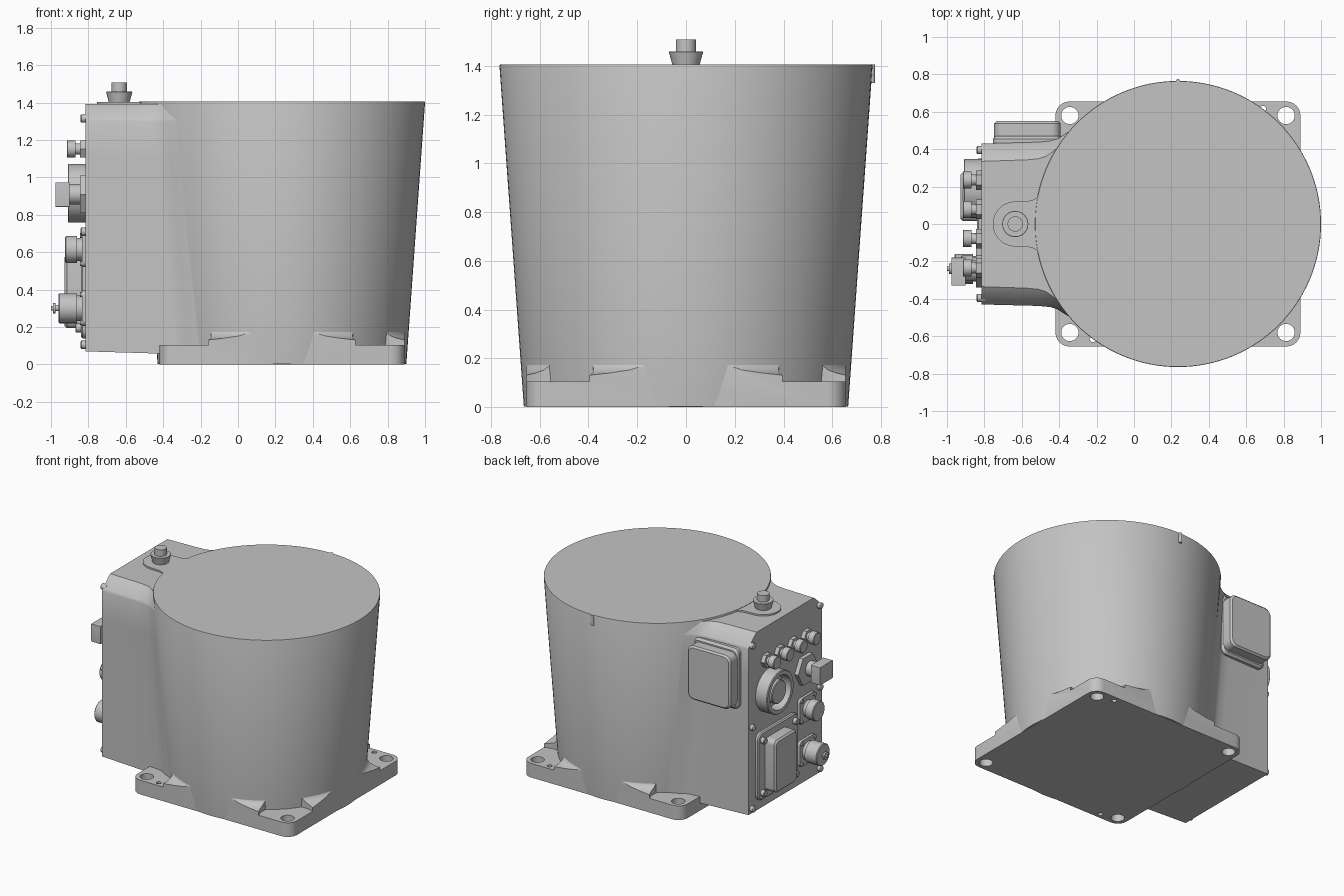
import bpy, bmesh
from math import sin, cos, pi, sqrt, radians

if "Cube" in bpy.data.objects:
    bpy.data.objects.remove(bpy.data.objects["Cube"], do_unlink=True)

grey = bpy.data.materials.new("cast_grey")
grey.use_nodes = True
grey.diffuse_color = (0.55, 0.55, 0.55, 1)
grey.node_tree.nodes["Principled BSDF"].inputs["Base Color"].default_value = (0.55, 0.55, 0.55, 1)

CX = 0.235            # axis of the drum
TOP = 1.405
PANEL = -0.815        # connector panel plane


def loft(name, rings):
    """Skin a stack of equal-length rings and cap both ends."""
    bm = bmesh.new()
    rows = [[bm.verts.new(p) for p in ring] for ring in rings]
    n = len(rows[0])
    for low, high in zip(rows, rows[1:]):
        for i in range(n):
            j = (i + 1) % n
            bm.faces.new((low[i], low[j], high[j], high[i]))
    bm.faces.new(rows[0])
    bm.faces.new(rows[-1])
    bmesh.ops.recalc_face_normals(bm, faces=bm.faces)
    mesh = bpy.data.meshes.new(name)
    bm.to_mesh(mesh)
    bm.free()
    mesh.materials.append(grey)
    obj = bpy.data.objects.new(name, mesh)
    bpy.context.collection.objects.link(obj)
    return obj


def place(axis, u, v, w):
    return {"x": (w, u, v), "y": (u, w, v), "z": (u, v, w)}[axis]


def turned(name, axis, u, v, profile, sides=32):
    """Round part: profile is (position along axis, radius)."""
    return loft(name, [[place(axis, u + r * cos(2 * pi * i / sides),
                              v + r * sin(2 * pi * i / sides), w)
                        for i in range(sides)] for w, r in profile])


def rounded(u, v, width, height, r):
    pts = []
    for q, (sx, sy) in enumerate(((1, 1), (-1, 1), (-1, -1), (1, -1))):
        for k in range(7):
            a = pi / 2 * (q + k / 6)
            pts.append((u + sx * (width / 2 - r) + r * cos(a),
                        v + sy * (height / 2 - r) + r * sin(a)))
    return pts


def plate(name, axis, u, v, width, height, r, start, end, bevel=0.0):
    """Rounded rectangular block with an optional bevel on its outer face."""
    steps = [(start, 0)]
    if bevel:
        steps.append((end - bevel if end > start else end + bevel, 0))
    steps.append((end, bevel))
    return loft(name, [[place(axis, a, b, w) for a, b in
                        rounded(u, v, width - 2 * d, height - 2 * d, r - d * 0.5)]
                       for w, d in steps])


def boolean(obj, cutter, operation):
    mod = obj.modifiers.new("cut", "BOOLEAN")
    mod.operation, mod.solver, mod.object = operation, "EXACT", cutter
    bpy.context.view_layer.objects.active = obj
    bpy.ops.object.modifier_apply(modifier=mod.name)
    bpy.data.objects.remove(cutter, do_unlink=True)


# Tapered drum and its small locating rib
def drum_radius(z):
    return 0.665 + 0.1 * z / TOP


turned("drum", "z", CX, 0, [(0.002, 0.665), (TOP - 0.005, 0.765), (TOP, 0.763)], 128)
turned("locating_rib", "z", CX, 0.763, [(1.33, 0.012), (TOP, 0.012)], 16)

# Square foot with a flared fillet, corner spot faces and bolt holes
base = turned("base_flange", "z", CX, 0,
              [(0, 1.0), (0.125, 1.0), (0.127, 0.8), (0.131, 0.765), (0.14, 0.725),
               (0.152, 0.695), (0.168, 0.679), (0.19, 0.672)], 128)
boolean(base, plate("foot_outline", "z", CX, 0, 1.31, 1.31, 0.075, -0.05, 0.3), "INTERSECT")
for sx in (-1, 1):
    for sy in (-1, 1):
        hx, hy = CX + sx * 0.578, sy * 0.58
        boolean(base, turned("spot_face", "z", hx, hy, [(0.105, 0.2), (0.3, 0.2)], 48), "DIFFERENCE")
        boolean(base, turned("bolt_hole", "z", hx, hy, [(-0.1, 0.046), (0.3, 0.046)]), "DIFFERENCE")
for s in (-1, 1):
    boolean(base, turned("pin_hole", "z", CX + s * 0.455, s * 0.615,
                         [(-0.1, 0.017), (0.3, 0.017)], 16), "DIFFERENCE")


# Connector housing blended into the drum
def housing_ring(z, w):
    def wall(y):
        return CX - sqrt(drum_radius(z) ** 2 - y * y)
    x = wall(w)
    half = [(PANEL, w), (x - 0.12, w + 0.008), (x - 0.06, w + 0.014), (x - 0.02, w + 0.026),
            (x + 0.015, w + 0.05), (wall(w + 0.085) + 0.01, w + 0.085)]
    pts = half + [(a, -b) for a, b in reversed(half)]
    return [(a, b, z + (0.012 * (PANEL - a) / 0.4 + 0.01 if z < 0.1 else 0)) for a, b in pts]


loft("connector_housing", [housing_ring(z, w) for z, w in
     ((0.06, 0.43), (0.4, 0.43), (0.8, 0.43), (1.1, 0.43), (1.3, 0.43), (1.315, 0.424),
      (1.38, 0.352), (1.392, 0.335))])

# Raised boss on the housing with the breather plug
boss = [(-0.635 + 0.12 * cos(a), 0.12 * sin(a)) for a in
        [pi / 2 + pi * i / 24 for i in range(25)]]
boss += [(-0.55, -0.125), (-0.52, -0.14), (-0.5, -0.18), (-0.4, -0.2),
         (-0.4, 0.2), (-0.5, 0.18), (-0.52, 0.14), (-0.55, 0.125)]
loft("plug_boss", [[(x, y, z) for x, y in boss] for z in (1.36, 1.403)])
turned("plug_collar", "z", -0.635, 0, [(1.4, 0.055), (1.456, 0.07), (1.459, 0.068)])
turned("plug_stem", "z", -0.635, 0, [(1.45, 0.041), (1.507, 0.041)])

# Side cover on the back wall
plate("side_cover_seat", "y", -0.57, 1.07, 0.37, 0.45, 0.04, 0.4, 0.47, 0.015)
plate("side_cover", "y", -0.57, 1.07, 0.355, 0.4, 0.05, 0.46, 0.55, 0.012)

# Panel screws
for y in (-0.395, 0.395):
    for z in (0.105, 0.71, 1.315):
        turned("panel_screw", "x", y, z, [(PANEL + 0.02, 0.022), (-0.838, 0.022), (-0.842, 0.016)], 16)

# Row of four small threaded connectors
for y in (0.235, 0.078, -0.078, -0.235):
    turned("small_connector_nut", "x", y, 1.152, [(PANEL + 0.02, 0.052), (-0.845, 0.052)], 6)
    turned("small_connector_neck", "x", y, 1.152, [(-0.84, 0.03), (-0.875, 0.03)], 20)
    turned("small_connector_cap", "x", y, 1.152, [(-0.868, 0.046), (-0.912, 0.046), (-0.915, 0.042)], 24)

# Large round socket: hollow shroud with a central hub
shroud = turned("socket_shroud", "x", 0.19, 0.915, [(PANEL + 0.02, 0.157), (-0.905, 0.157), (-0.91, 0.152)], 48)
boolean(shroud, turned("shroud_bore", "x", 0.19, 0.915, [(-0.835, 0.125), (-1, 0.125)], 48), "DIFFERENCE")
turned("socket_hub", "x", 0.19, 0.915, [(-0.82, 0.085), (-0.895, 0.085), (-0.9, 0.08)])

# Square plug with hexagonal mounting plate
turned("square_plug_mount", "x", -0.225, 0.91, [(PANEL + 0.02, 0.115), (-0.845, 0.115)], 6)
turned("square_plug_neck", "x", -0.25, 0.91, [(-0.84, 0.055), (-0.91, 0.055)])
plate("square_plug", "x", -0.255, 0.908, 0.15, 0.132, 0.004, -0.9, -0.975)

# Two round connectors on square flanges
for z, r, end in ((0.615, 0.072, -0.924), (0.3, 0.08, -0.96)):
    plate("round_connector_flange", "x", -0.24, z, 0.19, 0.19, 0.03, PANEL + 0.02, -0.835)
    turned("round_connector_body", "x", -0.24, z,
           [(-0.82, r * 0.85), (-0.86, r * 0.85), (-0.862, r), (end + 0.005, r), (end, r - 0.005)])
    for sy in (-1, 1):
        for sz in (-1, 1):
            turned("flange_screw", "x", -0.24 + sy * 0.075, z + sz * 0.075,
                   [(-0.82, 0.013), (-0.845, 0.013)], 12)
turned("connector_tip", "x", -0.24, 0.3,
       [(-0.95, 0.014), (-0.975, 0.014), (-0.976, 0.028), (-0.988, 0.028), (-0.989, 0.012), (-1.0, 0.012)], 20)

# Rectangular access cover with corner screws
plate("access_cover_flange", "x", 0.115, 0.39, 0.47, 0.5, 0.05, PANEL + 0.02, -0.84, 0.008)
plate("access_cover", "x", 0.145, 0.39, 0.26, 0.39, 0.035, -0.83, -0.927, 0.012)
for y in (-0.075, 0.305):
    for z in (0.195, 0.585):
        turned("cover_screw", "x", y, z, [(-0.83, 0.023), (-0.866, 0.023), (-0.87, 0.018)], 16)

# Smooth round surfaces while keeping edges crisp
bpy.ops.object.select_all(action="DESELECT")
for obj in bpy.context.collection.objects:
    if obj.type == "MESH" and grey.name in obj.data.materials:
        obj.select_set(True)
        bpy.context.view_layer.objects.active = obj
bpy.ops.object.shade_smooth_by_angle(angle=radians(30))
